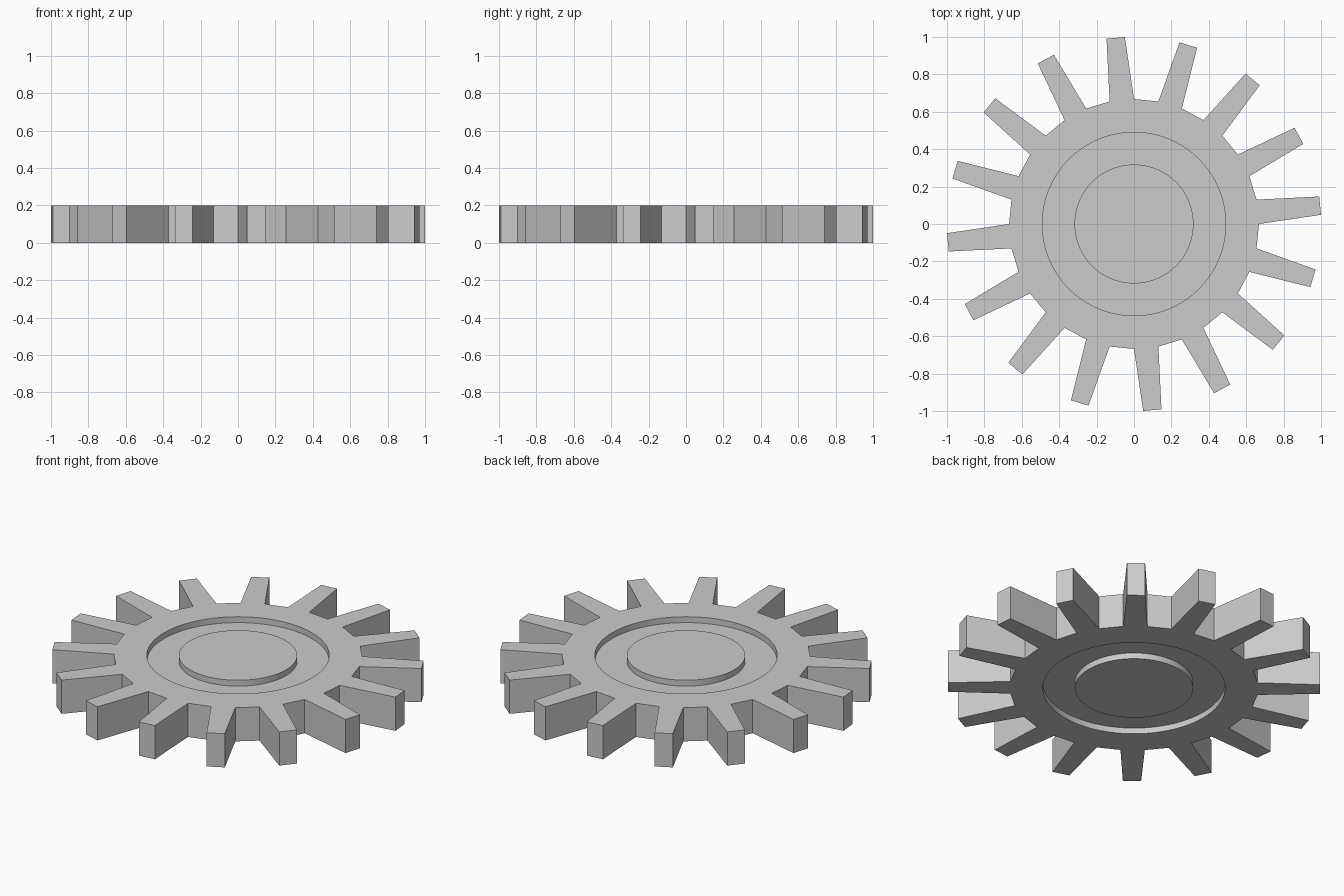
import bpy, bmesh
from math import cos, sin, pi

if "Cube" in bpy.data.objects:
    bpy.data.objects.remove(bpy.data.objects["Cube"])

TEETH = 16
SUB = 4                      # segments per flat hub side
N = TEETH * 2 * SUB          # segments round the circles
STEP = 2 * pi / (TEETH * 2)  # angle of one hub side
H, GROOVE = 0.2, 0.035
R_ROOT, R_TIP, R_OUT, R_IN = 0.668, 1.001, 0.49, 0.318

bm = bmesh.new()


def circle(r, z):
    return [bm.verts.new((r * cos(2 * pi * i / N), r * sin(2 * pi * i / N), z)) for i in range(N)]


def hub_outline(z):
    # 32-sided outline, each flat side subdivided to match the circles
    ring = []
    for i in range(N):
        k, f = divmod(i, SUB)
        f /= SUB
        a, b = k * STEP, (k + 1) * STEP
        ring.append(bm.verts.new((R_ROOT * (cos(a) * (1 - f) + cos(b) * f),
                                  R_ROOT * (sin(a) * (1 - f) + sin(b) * f), z)))
    return ring


def bridge(a, b):
    for i in range(N):
        j = (i + 1) % N
        bm.faces.new((a[i], a[j], b[j], b[i]))


# Hub faces, each with a shallow ring groove round a central disc
rims = []
for z, floor in ((0, GROOVE), (H, H - GROOVE)):
    rings = [hub_outline(z), circle(R_OUT, z), circle(R_OUT, floor),
             circle(R_IN, floor), circle(R_IN, z)]
    for a, b in zip(rings, rings[1:]):
        bridge(a, b)
    bm.faces.new(rings[-1])
    rims.append(rings[0])

# Tapered teeth on every other hub side, flat root walls between them
for k in range(TEETH * 2):
    low, top = [[rim[(k * SUB + s) % N] for s in range(SUB + 1)] for rim in rims]
    if k % 2:
        bm.faces.new(low + top[::-1])
        continue
    tips = [[bm.verts.new((R_TIP * cos((k + f) * STEP), R_TIP * sin((k + f) * STEP), z))
             for f in (0.25, 0.75)] for z in (0, H)]
    (l0, l1), (t0, t1) = tips
    bm.faces.new(low + [l1, l0])
    bm.faces.new(top + [t1, t0])
    bm.faces.new((low[0], l0, t0, top[0]))
    bm.faces.new((l0, l1, t1, t0))
    bm.faces.new((l1, low[-1], top[-1], t1))

bmesh.ops.recalc_face_normals(bm, faces=bm.faces[:])
mesh = bpy.data.meshes.new("gear_wheel")
bm.to_mesh(mesh)
bm.free()
gear = bpy.data.objects.new("gear_wheel", mesh)
bpy.context.collection.objects.link(gear)
bpy.context.view_layer.objects.active = gear
gear.select_set(True)
bpy.ops.object.shade_smooth_by_angle()
